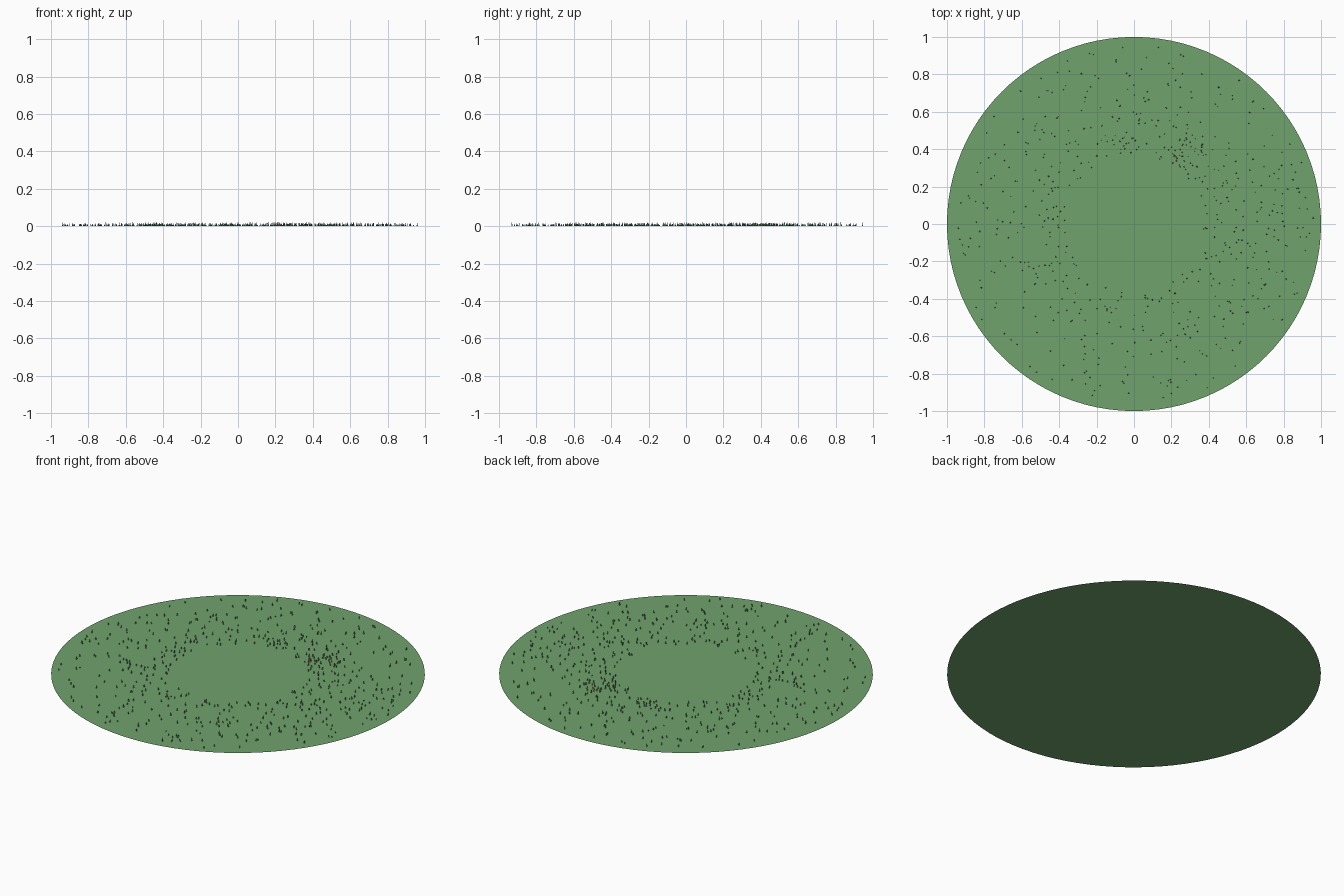
import bpy, bmesh, math, random
from mathutils import Matrix

if "Cube" in bpy.data.objects:
    bpy.data.objects.remove(bpy.data.objects["Cube"])

random.seed(7)


def material(name, color):
    m = bpy.data.materials.new(name)
    m.diffuse_color = (*color, 1)
    m.use_nodes = True
    m.node_tree.nodes["Principled BSDF"].inputs["Base Color"].default_value = m.diffuse_color
    return m


def finish(name, bm, mat):
    me = bpy.data.meshes.new(name)
    bm.to_mesh(me)
    bm.free()
    me.materials.append(mat)
    ob = bpy.data.objects.new(name, me)
    bpy.context.collection.objects.link(ob)
    return ob


def add_blade(bm, x, y):
    # slim three-sided spike with a slight lean
    h = random.uniform(0.01, 0.023)
    r = random.uniform(0.003, 0.005)
    a = random.uniform(0, 2 * math.pi)
    lean = random.uniform(0, 0.004)
    base = [bm.verts.new((x + r * math.cos(a + k * 2 * math.pi / 3),
                          y + r * math.sin(a + k * 2 * math.pi / 3), 0))
            for k in range(3)]
    tip = bm.verts.new((x + lean * math.cos(a), y + lean * math.sin(a), h))
    for k in range(3):
        bm.faces.new((base[k], base[(k + 1) % 3], tip))


green = material("lawn_green", (0.16, 0.36, 0.15))
blade_green = material("blade_green", (0.13, 0.32, 0.12))
dry = material("dry_brown", (0.45, 0.25, 0.10))

# flat round lawn, single sided
bm = bmesh.new()
bmesh.ops.create_circle(bm, cap_ends=True, segments=96, radius=1.0)
bm.normal_update()
for f in bm.faces:
    if f.normal.z < 0:
        f.normal_flip()
finish("lawn_disc", bm, green)

# grass scattered in a ring, thinning outward, bare in the middle
bm = bmesh.new()
for _ in range(600):
    r = random.uniform(0.37, 0.96)
    a = random.uniform(0, 2 * math.pi)
    add_blade(bm, r * math.cos(a), r * math.sin(a))
finish("grass_blades", bm, blade_green)

# small patch of dry grass at the back right
bm = bmesh.new()
for _ in range(25):
    r = random.uniform(0.38, 0.58)
    a = math.radians(random.uniform(42, 62))
    add_blade(bm, r * math.cos(a), r * math.sin(a))
finish("dry_grass_blades", bm, dry)
